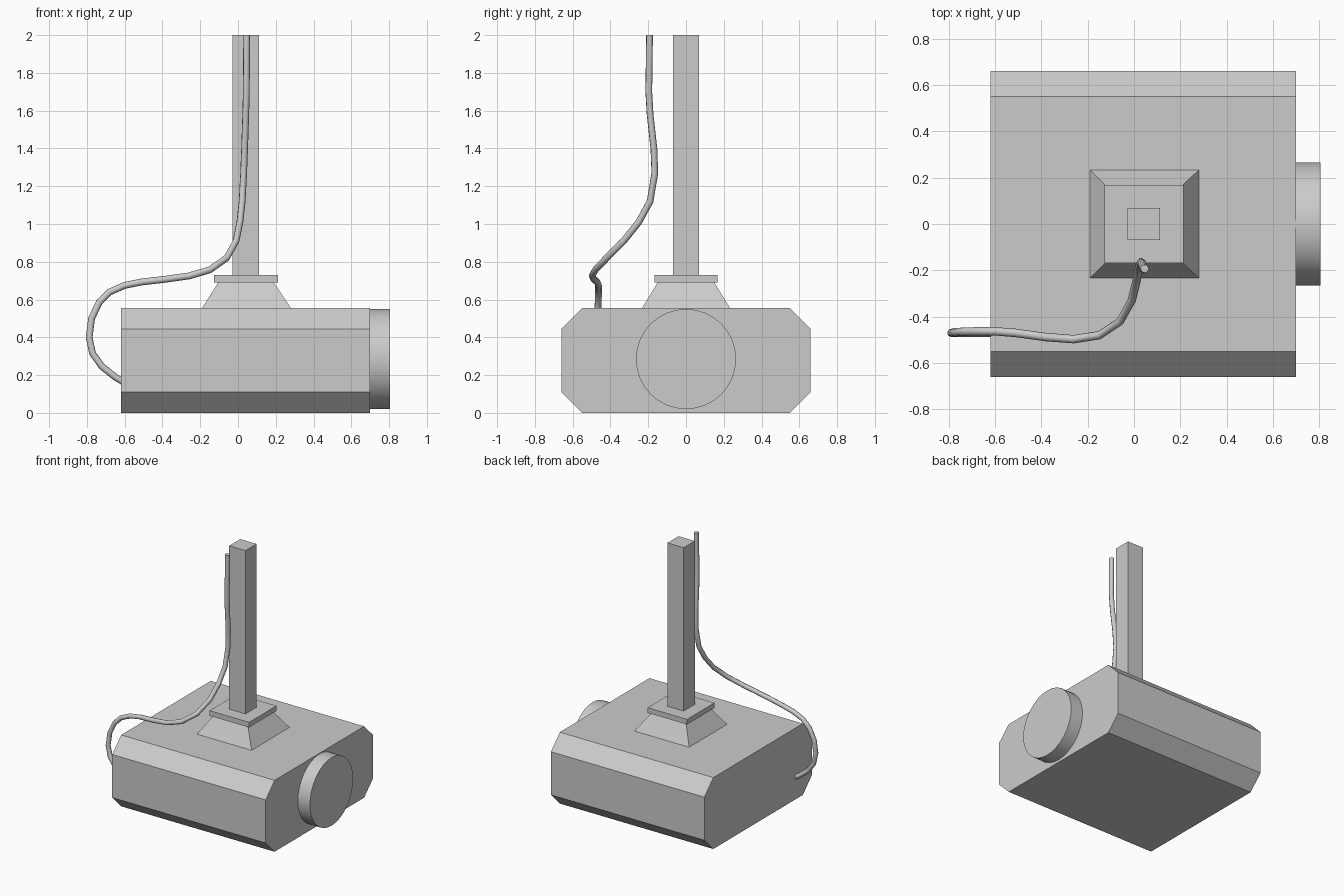
import bpy, bmesh, math
from mathutils import Matrix

if "Cube" in bpy.data.objects:
    bpy.data.objects.remove(bpy.data.objects["Cube"])


def mesh_object(name, bm):
    bmesh.ops.recalc_face_normals(bm, faces=bm.faces)
    me = bpy.data.meshes.new(name)
    bm.to_mesh(me)
    bm.free()
    ob = bpy.data.objects.new(name, me)
    bpy.context.collection.objects.link(ob)
    return ob


def loft(name, rings):
    """Skin two or more rings of equal length and cap both ends."""
    bm = bmesh.new()
    vs = [[bm.verts.new(p) for p in r] for r in rings]
    n = len(vs[0])
    for a, b in zip(vs, vs[1:]):
        for i in range(n):
            j = (i + 1) % n
            bm.faces.new((a[i], a[j], b[j], b[i]))
    bm.faces.new(vs[0][::-1])
    bm.faces.new(vs[-1])
    return mesh_object(name, bm)


def rect(x0, x1, y, z):
    return [(x0, -y, z), (x1, -y, z), (x1, y, z), (x0, y, z)]


# Body: chamfered profile extruded along x
profile = [(-0.55, 0), (0.55, 0), (0.66, 0.11), (0.66, 0.445),
           (0.55, 0.555), (-0.55, 0.555), (-0.66, 0.445), (-0.66, 0.11)]
loft("housing", [[(x, y, z) for y, z in profile] for x in (-0.62, 0.70)])

# Lens on the right-hand end
bm = bmesh.new()
bmesh.ops.create_cone(bm, cap_ends=True, segments=32, radius1=0.265, radius2=0.265,
                      depth=0.125, matrix=Matrix.Translation((0.742, 0, 0.285))
                      @ Matrix.Rotation(math.pi / 2, 4, 'Y'))
lens = mesh_object("lens", bm)
for p in lens.data.polygons:
    p.use_smooth = len(p.vertices) == 4

# Ceiling mount: flared base, plate and pole
loft("mount_base", [rect(-0.19, 0.28, 0.233, 0.555), rect(-0.105, 0.19, 0.15, 0.69)])
loft("mount_plate", [rect(-0.127, 0.213, 0.168, 0.69), rect(-0.127, 0.213, 0.168, 0.73)])
loft("pole", [rect(-0.028, 0.112, 0.068, 0.73), rect(-0.028, 0.112, 0.068, 2.0)])

# Cable: round tube from the rear end up along the pole
path = [(-0.60, -0.47, 0.16), (-0.65, -0.47, 0.19), (-0.72, -0.47, 0.245),
        (-0.77, -0.47, 0.315), (-0.788, -0.47, 0.40), (-0.775, -0.467, 0.50),
        (-0.735, -0.465, 0.585), (-0.68, -0.463, 0.64), (-0.60, -0.463, 0.675),
        (-0.51, -0.47, 0.693), (-0.38, -0.488, 0.708), (-0.26, -0.497, 0.725),
        (-0.15, -0.48, 0.757), (-0.06, -0.42, 0.82), (-0.01, -0.33, 0.91),
        (0.01, -0.25, 1.01), (0.022, -0.19, 1.12), (0.03, -0.165, 1.27),
        (0.035, -0.17, 1.40), (0.041, -0.19, 1.58), (0.044, -0.197, 1.70),
        (0.046, -0.193, 2.0)]
cu = bpy.data.curves.new("cable", 'CURVE')
cu.dimensions = '3D'
cu.bevel_depth = 0.018
cu.bevel_resolution = 2
cu.use_fill_caps = True
sp = cu.splines.new('POLY')
sp.points.add(len(path) - 1)
for pt, co in zip(sp.points, path):
    pt.co = (*co, 1)
sp.use_smooth = True
bpy.context.collection.objects.link(bpy.data.objects.new("cable", cu))
